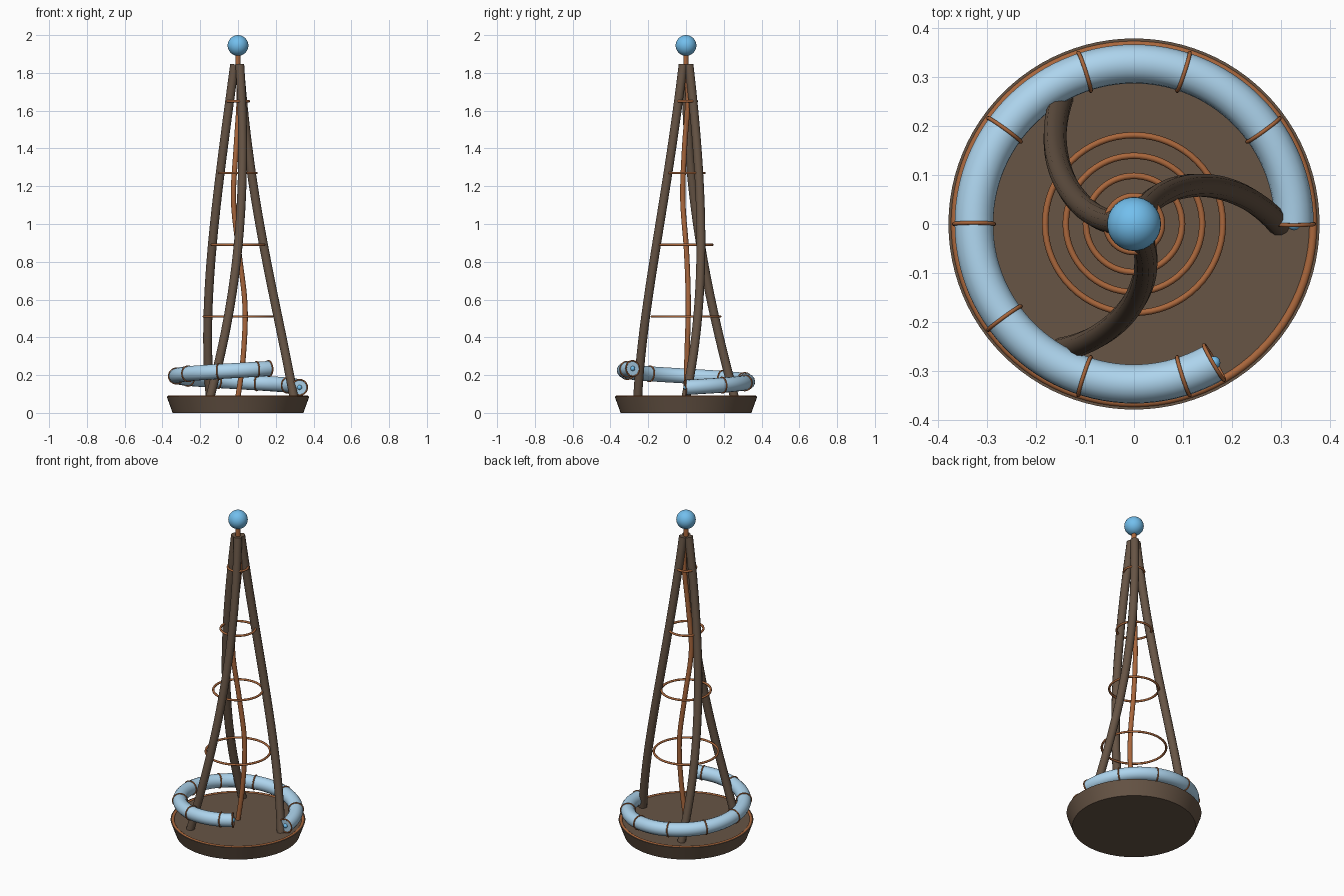
import bpy
from math import sin, cos, pi, radians
from mathutils import Vector

if "Cube" in bpy.data.objects:
    bpy.data.objects.remove(bpy.data.objects["Cube"])


def material(name, rgb):
    m = bpy.data.materials.new(name)
    m.diffuse_color = (*rgb, 1)
    m.use_nodes = True
    m.node_tree.nodes["Principled BSDF"].inputs["Base Color"].default_value = m.diffuse_color
    return m


BROWN = material("brown", (0.135, 0.09, 0.06))
COPPER = material("copper", (0.40, 0.135, 0.045))
PALE = material("pale_blue", (0.42, 0.66, 0.85))
BLUE = material("blue", (0.17, 0.52, 0.85))


def finish(name, mat):
    o = bpy.context.object
    o.name = name
    o.data.materials.clear()
    o.data.materials.append(mat)
    bpy.ops.object.shade_smooth_by_angle(angle=radians(40))
    return o


def tube(name, pts, radius, mat, sides=4):
    cu = bpy.data.curves.new(name, 'CURVE')
    cu.dimensions = '3D'
    cu.bevel_depth = radius
    cu.bevel_resolution = sides
    cu.use_fill_caps = True
    sp = cu.splines.new('POLY')
    sp.points.add(len(pts) - 1)
    for p, co in zip(sp.points, pts):
        p.co = (*co, 1)
    o = bpy.data.objects.new(name, cu)
    bpy.context.collection.objects.link(o)
    bpy.ops.object.select_all(action='DESELECT')
    o.select_set(True)
    bpy.context.view_layer.objects.active = o
    bpy.ops.object.convert(target='MESH')
    return finish(name, mat)


def ring(name, major, minor, loc, mat, axis=(0, 0, 1), seg=64):
    rot = Vector(axis).to_track_quat('Z', 'Y').to_euler()
    bpy.ops.mesh.primitive_torus_add(major_radius=major, minor_radius=minor, location=loc,
                                     rotation=rot, major_segments=seg, minor_segments=10)
    return finish(name, mat)


def ball(name, r, loc, mat, seg=32):
    bpy.ops.mesh.primitive_uv_sphere_add(radius=r, location=loc, segments=seg, ring_count=seg // 2)
    return finish(name, mat)


# Flared base with copper rim
bpy.ops.mesh.primitive_cone_add(vertices=96, radius1=0.346, radius2=0.378, depth=0.088,
                                location=(0, 0, 0.044))
finish("base", BROWN)
ring("base_rim", 0.365, 0.009, (0, 0, 0.084), COPPER, seg=96)

# Three twisting legs
for k in range(3):
    pts = []
    for i in range(33):
        t = i / 32
        r = 0.295 + (0.018 - 0.295) * t - 0.012 * sin(pi * t)
        a = radians(120 * k + 70 * t - 8 * t * t)
        pts.append((r * cos(a), r * sin(a), 0.085 + 1.76 * t))
    tube(f"leg_{k + 1}", pts, 0.024, BROWN)

# Horizontal hoops between the legs
for k, r in enumerate((0.181, 0.139, 0.098, 0.057)):
    ring(f"hoop_{k + 1}", r, 0.0065, (0, 0, 0.51 + 0.38 * k), COPPER)

# Wavy central rod (Catmull-Rom through a few points), running up to the finial
keys = [Vector(p) for p in ((0, 0, 0.085), (0.028, 0.005, 0.3), (0.037, 0.012, 0.57),
                            (0.005, 0.003, 0.85), (-0.024, -0.017, 1.13), (-0.010, -0.008, 1.4),
                            (0.006, 0.010, 1.66), (0, 0, 1.84), (0, 0, 1.91))]
rod = []
for i in range(len(keys) - 1):
    a, b, c, d = (keys[max(i - 1, 0)], keys[i], keys[i + 1], keys[min(i + 2, len(keys) - 1)])
    for j in range(6):
        t = j / 6
        rod.append(0.5 * (2 * b + (c - a) * t + (2 * a - 5 * b + 4 * c - d) * t ** 2
                          + (3 * b - a - 3 * c + d) * t ** 3))
rod.append(keys[-1])
tube("central_rod", rod, 0.014, COPPER)
ball("finial_ball", 0.055, (0, 0, 1.945), BLUE)


# Rising coil tube with copper bands and end beads
def coil(deg):
    a = radians(deg)
    return Vector((0.326 * cos(a), 0.326 * sin(a), 0.135 + 0.1 * deg / 300))


def heading(deg):
    return (coil(deg + 0.5) - coil(deg - 0.5)).normalized()


tube("coil_tube", [coil(300 * i / 90) for i in range(91)], 0.040, PALE, sides=6)
for k, deg in enumerate([36 * i for i in range(9)] + [300]):
    ring(f"coil_band_{k + 1}", 0.041, 0.004, coil(deg), COPPER, heading(deg), seg=32)
for name, deg in (("lower_bead", 0), ("upper_bead", 300)):
    ball(name, 0.013, coil(deg), BLUE, seg=16)
